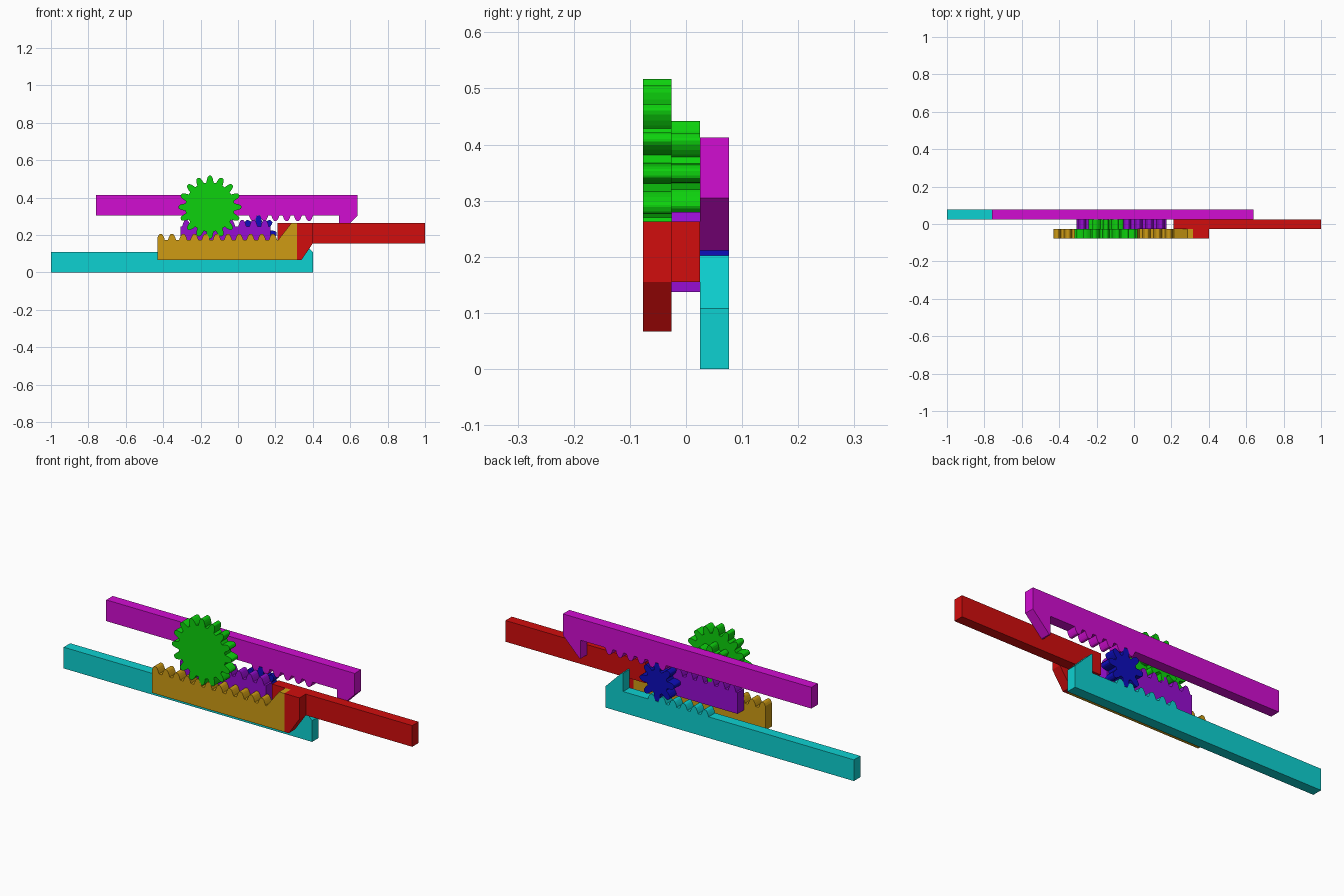
import bpy, bmesh, math

if "Cube" in bpy.data.objects:
    bpy.data.objects.remove(bpy.data.objects["Cube"])

PITCH = 0.06
FRONT, MIDDLE, BACK = (-0.077, -0.026), (-0.026, 0.025), (0.025, 0.077)


def material(name, rgb):
    m = bpy.data.materials.new(name)
    m.diffuse_color = (*rgb, 1)
    m.use_nodes = True
    m.node_tree.nodes["Principled BSDF"].inputs["Base Color"].default_value = m.diffuse_color
    return m


cyan = material("cyan", (0.004, 0.64, 0.64))
magenta = material("magenta", (0.64, 0.004, 0.64))
red = material("red", (0.64, 0.004, 0.004))
gold = material("gold", (0.62, 0.33, 0.007))
purple = material("purple", (0.31, 0.004, 0.64))
green = material("green", (0.004, 0.64, 0.004))
blue = material("blue", (0.004, 0.004, 0.5))


def add_prism(bm, profile, layer):
    """Extrude an (x, z) outline through one layer of y."""
    a = [bm.verts.new((x, layer[0], z)) for x, z in profile]
    b = [bm.verts.new((x, layer[1], z)) for x, z in profile]
    bm.faces.new(a)
    bm.faces.new(b[::-1])
    n = len(a)
    for i in range(n):
        j = (i + 1) % n
        bm.faces.new((a[i], b[i], b[j], a[j]))


def make(name, mat, *parts):
    bm = bmesh.new()
    for profile, layer in parts:
        add_prism(bm, profile, layer)
    bmesh.ops.recalc_face_normals(bm, faces=bm.faces)
    me = bpy.data.meshes.new(name)
    bm.to_mesh(me)
    bm.free()
    me.materials.append(mat)
    ob = bpy.data.objects.new(name, me)
    bpy.context.collection.objects.link(ob)
    return ob


def box(x0, x1, z0, z1):
    return [(x0, z0), (x1, z0), (x1, z1), (x0, z1)]


# Half a tooth: (half width in pitches, fraction of height)
TOOTH = [(0.36, 0.0), (0.33, 0.2), (0.27, 0.5), (0.19, 0.8), (0.12, 0.96), (0.06, 1.0)]
FULL = [(-w, h) for w, h in TOOTH] + [(w, h) for w, h in reversed(TOOTH)]


def rack_teeth(first, count, root, tip, lo=-9, hi=9):
    """Row of teeth from left to right, clamped to the bar ends."""
    return [(min(max(first + (i + w) * PITCH, lo), hi), root + h * (tip - root))
            for i in range(count) for w, h in FULL]


def gear(cx, cz, n, root, tip, phase=0.0):
    pts = []
    for i in range(n):
        for w, h in FULL:
            a = (i + phase + w) * math.tau / n
            r = root + h * (tip - root)
            pts.append((cx + r * math.sin(a), cz + r * math.cos(a)))
    return pts


# Upper and lower hooked racks: one outline, mirrored and shifted four teeth
upper = ([(-0.76, 0.413), (-0.76, 0.305)] + rack_teeth(0.08, 6, 0.305, 0.275)
         + [(0.54, 0.305), (0.54, 0.211), (0.547, 0.211), (0.64, 0.305), (0.64, 0.413)])
make("upper_rack", magenta, (upper, BACK))
make("lower_rack", cyan, ([(x - 0.24, 0.413 - z) for x, z in upper], BACK))

# Front rack with raised sloping end
front = ([(-0.43, 0.067), (-0.43, 0.173)]
         + rack_teeth(-0.413, 11, 0.173, 0.205, lo=-0.4299)
         + [(0.215, 0.173), (0.285, 0.263), (0.315, 0.263), (0.315, 0.067)])
make("front_rack", gold, (front, FRONT))

# Drive bar with its connecting block in the front layer
block = [(0.315, 0.067), (0.34, 0.067), (0.40, 0.155), (0.40, 0.263), (0.315, 0.263)]
make("drive_bar", red, (box(0.21, 1.0, 0.155, 0.263), MIDDLE), (block, FRONT))

# Middle rack
mid = ([(-0.308, 0.137), (-0.308, 0.245)] + rack_teeth(-0.277, 8, 0.245, 0.28)
       + [(0.175, 0.245), (0.175, 0.137)])
make("middle_rack", purple, (mid, MIDDLE))

# Stepped double gear and the pinion between the hooked racks
make("large_gear", green, (gear(-0.15, 0.349, 16, 0.132, 0.168), FRONT))
make("small_gear", green, (gear(-0.15, 0.349, 8, 0.06, 0.093), MIDDLE))
make("pinion", blue, (gear(0.11, 0.2065, 8, 0.06, 0.097), BACK))
